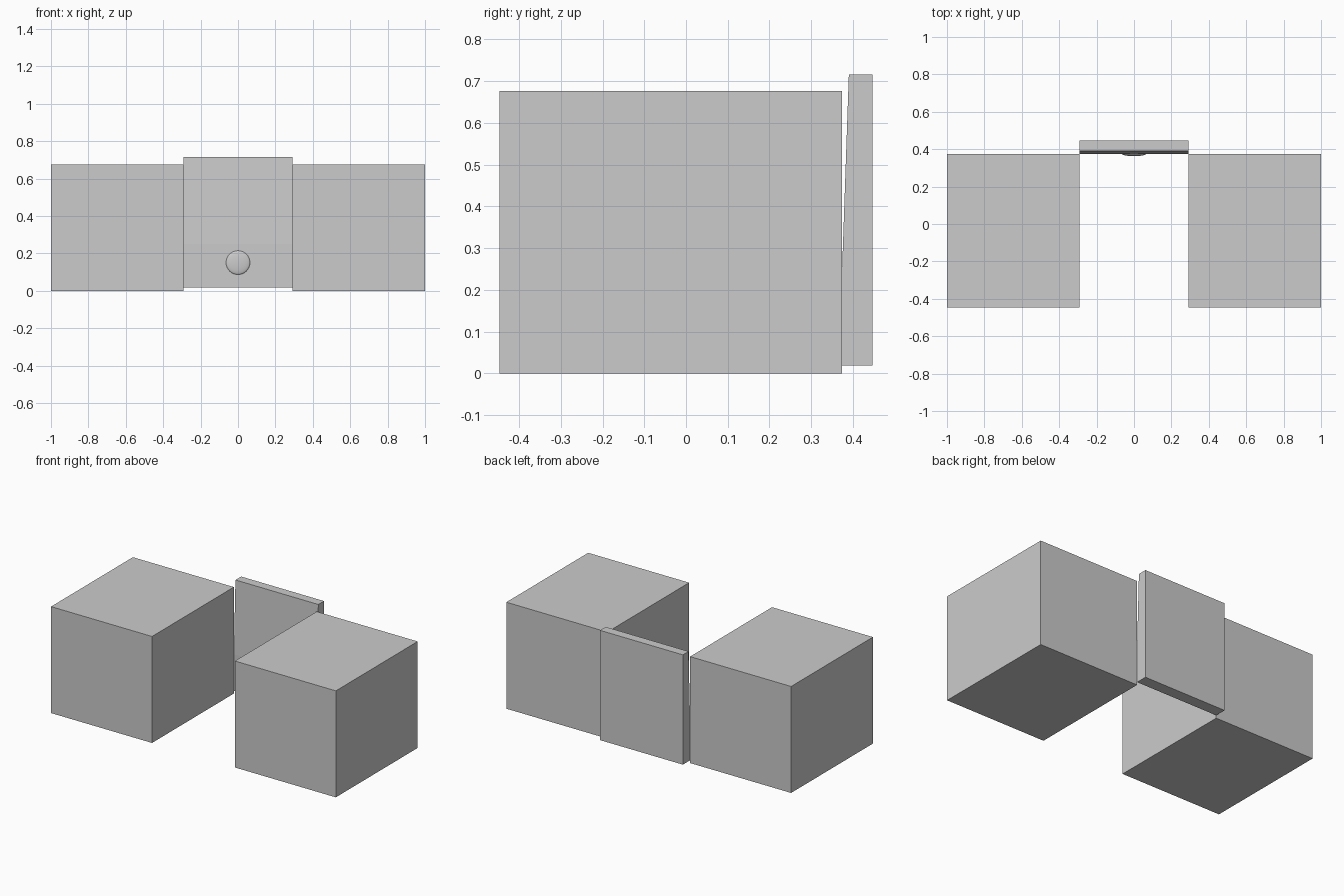
import bpy, bmesh
from math import radians
from mathutils import Matrix

if "Cube" in bpy.data.objects:
    bpy.data.objects.remove(bpy.data.objects["Cube"])


def add_object(name, bm):
    bmesh.ops.recalc_face_normals(bm, faces=bm.faces)
    mesh = bpy.data.meshes.new(name)
    bm.to_mesh(mesh)
    bm.free()
    obj = bpy.data.objects.new(name, mesh)
    bpy.context.collection.objects.link(obj)
    return obj


def extrude_profile(name, profile, x0, x1):
    """Extrude a (y, z) side profile along x."""
    bm = bmesh.new()
    face = bm.faces.new([bm.verts.new((x0, y, z)) for y, z in profile])
    new = bmesh.ops.extrude_face_region(bm, geom=[face])["geom"]
    verts = [v for v in new if isinstance(v, bmesh.types.BMVert)]
    bmesh.ops.translate(bm, verts=verts, vec=(x1 - x0, 0, 0))
    return add_object(name, bm)


INNER, FRONT, REAR, BACK = 0.291, -0.447, 0.374, 0.447

# Side blocks
block = [(FRONT, 0), (REAR, 0), (REAR, 0.676), (FRONT, 0.676)]
extrude_profile("left_block", block, -1, -INNER)
extrude_profile("right_block", block, INNER, 1)

# Back panel, its front face leaning back above the kink
panel = [(REAR, 0.018), (BACK, 0.018), (BACK, 0.715), (0.39, 0.715), (REAR, 0.25)]
extrude_profile("back_panel", panel, -INNER, INNER)

# Shallow domed button low on the panel
bm = bmesh.new()
bmesh.ops.create_uvsphere(bm, u_segments=32, v_segments=16, radius=1,
                          matrix=Matrix.Rotation(radians(90), 4, 'X'))
bmesh.ops.bisect_plane(bm, geom=bm.verts[:] + bm.edges[:] + bm.faces[:], dist=1e-4,
                       plane_co=(0, 0, 0), plane_no=(0, 1, 0), clear_outer=True)
bmesh.ops.scale(bm, verts=bm.verts, vec=(0.064, 0.011, 0.064))
bmesh.ops.translate(bm, verts=bm.verts, vec=(0, REAR, 0.151))
button = add_object("button", bm)
for poly in button.data.polygons:
    poly.use_smooth = True
